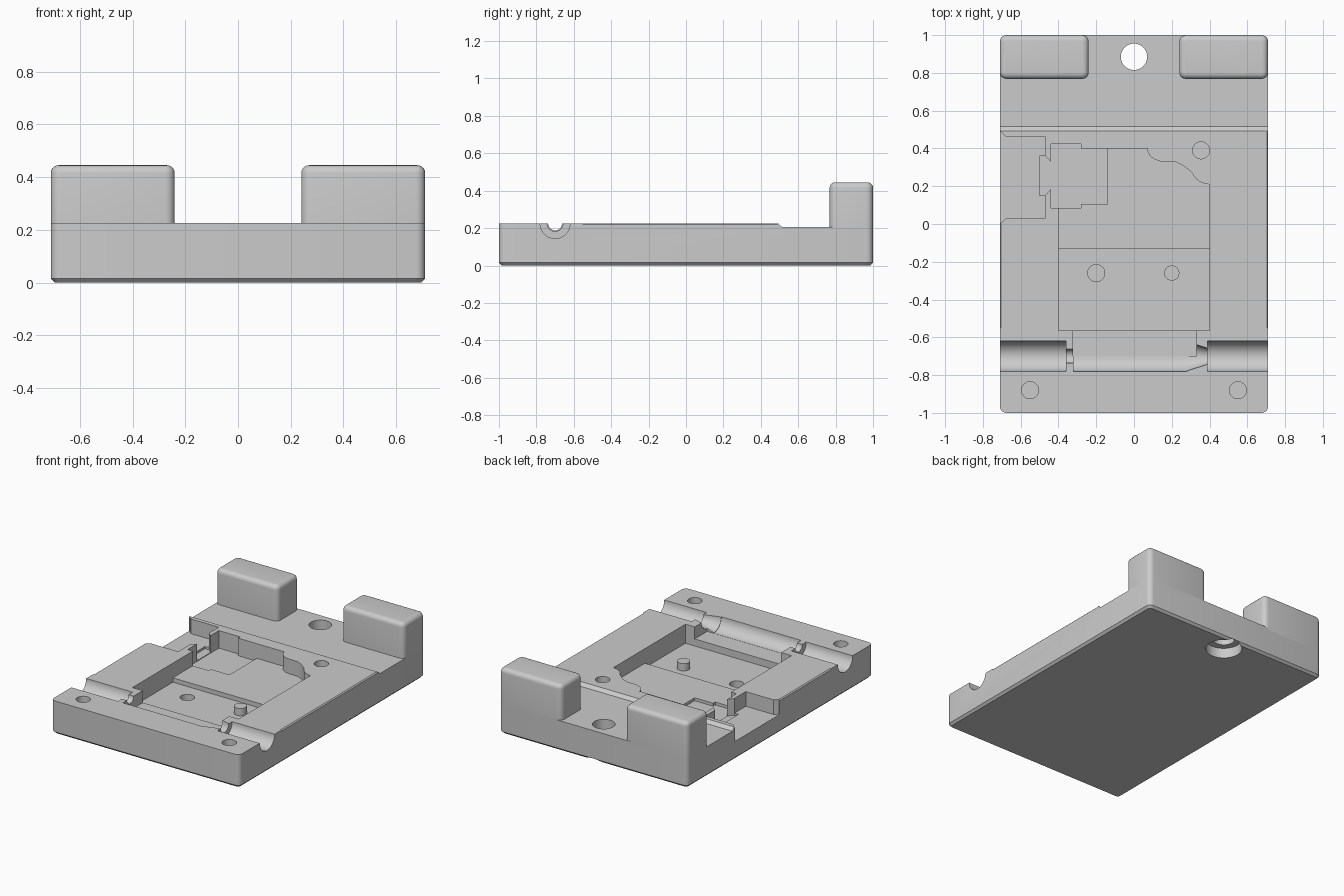
import bpy, bmesh, math
from mathutils import Matrix, Vector

cube = bpy.data.objects.get("Cube")
if cube:
    bpy.data.objects.remove(cube, do_unlink=True)

GREY = (0.6, 0.6, 0.6, 1)
grey = bpy.data.materials.new("plain grey")
grey.use_nodes = True
grey.diffuse_color = GREY
grey.node_tree.nodes["Principled BSDF"].inputs["Base Color"].default_value = GREY

TOP = 0.225      # height of the main top face
ABOVE = 0.3      # cutters end above the top face


def finish(bm, name):
    bmesh.ops.recalc_face_normals(bm, faces=bm.faces)
    mesh = bpy.data.meshes.new(name)
    bm.to_mesh(mesh)
    bm.free()
    mesh.materials.append(grey)
    obj = bpy.data.objects.new(name, mesh)
    bpy.context.collection.objects.link(obj)
    return obj


def prism(name, points, low, high, place=lambda a, b, c: (a, b, c)):
    """Extrude a 2D outline; place maps (a, b, depth) to x, y, z."""
    bm = bmesh.new()
    face = bm.faces.new([bm.verts.new(place(a, b, low)) for a, b in points])
    new = bmesh.ops.extrude_face_region(bm, geom=[face])["geom"]
    shift = Vector(place(0, 0, high)) - Vector(place(0, 0, low))
    bmesh.ops.translate(bm, vec=shift, verts=[v for v in new if isinstance(v, bmesh.types.BMVert)])
    return finish(bm, name)


def rect(x0, x1, y0, y1):
    return [(x0, y0), (x1, y0), (x1, y1), (x0, y1)]


def cone(name, start, end, r1, r2):
    """Round solid between two points."""
    start, end = Vector(start), Vector(end)
    axis = end - start
    turn = axis.to_track_quat("Z", "Y").to_matrix().to_4x4()
    bm = bmesh.new()
    bmesh.ops.create_cone(bm, cap_ends=True, segments=40, radius1=r1, radius2=r2,
                          depth=axis.length,
                          matrix=Matrix.Translation((start + end) / 2) @ turn)
    return finish(bm, name)


def box(name, x, y, z, corner, top=0, bottom=0):
    """Box with rounded uprights, rounded top rim and chamfered bottom rim."""
    bm = bmesh.new()
    size = [b - a for a, b in (x, y, z)]
    mid = [(a + b) / 2 for a, b in (x, y, z)]
    bmesh.ops.create_cube(bm, size=1, matrix=Matrix.Translation(mid) @ Matrix.Diagonal((*size, 1)))
    upright = [e for e in bm.edges if abs(e.verts[0].co.z - e.verts[1].co.z) > 0.01]
    bmesh.ops.bevel(bm, geom=upright, offset=corner, segments=5, profile=0.5, affect="EDGES")
    for level, width, steps in ((z[1], top, 5), (z[0], bottom, 1)):
        if width:
            rim = [e for e in bm.edges if all(abs(v.co.z - level) < 1e-4 for v in e.verts)]
            bmesh.ops.bevel(bm, geom=rim, offset=width, segments=steps, profile=0.5, affect="EDGES")
    return finish(bm, name)


def cut(cutter):
    cutter.hide_render = True
    mod = body.modifiers.new("cut", "BOOLEAN")
    mod.operation, mod.solver, mod.object = "DIFFERENCE", "EXACT", cutter
    bpy.context.view_layer.objects.active = body
    bpy.ops.object.modifier_apply(modifier=mod.name)
    bpy.data.objects.remove(cutter, do_unlink=True)


# Main plate
body = box("base_plate", (-0.71, 0.71), (-1, 1), (0, TOP), 0.035, bottom=0.015)

# Lowered shelf at the rear
shelf = [(0.488, 0.228), (0.515, 0.205), (1.1, 0.205), (1.1, ABOVE), (0.488, ABOVE)]
cut(prism("shelf_cut", shelf, -1, 1, lambda a, b, c: (c, a, b)))

# Slim chamfer along both upper side edges
for side in (-1, 1):
    wedge = [(side * 0.698, 0.23), (side * 0.73, 0.23), (side * 0.73, 0.198)]
    cut(prism("edge_cut", wedge, -0.55, 0.49, lambda a, b, c: (a, c, b)))

# Central pocket with a wavy rear corner around the screw boss
wave = []
for i in range(9):
    t = math.pi / 2 * i / 8
    wave.append((0.40 - 0.10 * math.sin(t), 0.21 + 0.10 * (1 - math.cos(t))) if i < 7 else
                (0.30 - 0.04 * (i - 6), 0.29 + 0.02 * (i - 6)))
for i in range(7):
    t = math.pi / 2 * i / 6
    wave.append((0.16 - 0.09 * math.sin(t), 0.40 - 0.07 * math.cos(t)))
pocket = [(-0.4, 0.4), (-0.4, -0.2), (0.4, -0.2)] + wave
cut(prism("pocket_cut", pocket, 0.125, ABOVE))
cut(prism("front_floor_cut", rect(-0.4, 0.4, -0.565, -0.13), 0.095, ABOVE))

# Stepped connector nest, its neck and the open side bay
nest = [(-0.44, 0.085), (-0.28, 0.085), (-0.28, 0.107), (-0.14, 0.107),
        (-0.14, 0.401), (-0.28, 0.401), (-0.28, 0.423), (-0.44, 0.423)]
cut(prism("nest_cut", nest, 0.105, ABOVE))
neck = [(-0.5, 0.15), (-0.47, 0.15), (-0.44, 0.185), (-0.42, 0.185),
        (-0.42, 0.33), (-0.44, 0.33), (-0.47, 0.36), (-0.5, 0.36)]
cut(prism("neck_cut", neck, 0.11, ABOVE))
bay = [(-0.47, 0.463), (-0.47, 0.028), (-0.68, 0.028), (-0.705, 0.005), (-0.75, 0.005),
       (-0.75, 0.488), (-0.705, 0.488), (-0.68, 0.463)]
cut(prism("bay_cut", bay, 0.125, ABOVE))

# Cross channel: wide ends, narrow neck, wide middle and a taper
for x0, x1, r0, r1 in ((-0.8, -0.36, 0.08, 0.08), (0.39, 0.8, 0.08, 0.08),
                       (-0.5, 0.5, 0.037, 0.037), (-0.32, 0.28, 0.081, 0.081),
                       (0.27, 0.41, 0.081, 0.036)):
    cut(cone("channel_cut", (x0, -0.7, TOP), (x1, -0.7, TOP), r0, r1))
cut(prism("window_cut", rect(-0.322, 0.33, -0.7, -0.55), 0.143, ABOVE))

# Blind holes: front pair, rear boss and pocket floor
for x, y, low in ((-0.55, -0.88, 0.12), (0.55, -0.88, 0.12),
                  (0.355, 0.39, 0.12), (-0.2, -0.26, 0.04)):
    cut(cone("hole_cut", (x, y, low), (x, y, ABOVE), 0.045, 0.045))

# Hanging hole with a wide countersink underneath
cut(cone("hanging_hole_cut", (0, 0.885, -0.1), (0, 0.885, ABOVE), 0.07, 0.07))
cut(cone("counterbore_cut", (0, 0.885, -0.1), (0, 0.885, 0.07), 0.115, 0.115))

# Rear posts and locating peg
parts = [body]
for name, x in (("rear_post_left", (0.24, 0.71)), ("rear_post_right", (-0.71, -0.24))):
    parts.append(box(name, x, (0.768, 1), (0.19, 0.445), 0.035, top=0.03))
parts.append(cone("locating_peg", (0.2, -0.26, 0.085), (0.2, -0.26, 0.145), 0.04, 0.04))

# Smooth rounded faces, keep hard edges crisp
for obj in parts:
    bpy.ops.object.select_all(action="DESELECT")
    obj.select_set(True)
    bpy.context.view_layer.objects.active = obj
    bpy.ops.object.shade_smooth_by_angle(angle=math.radians(30))
